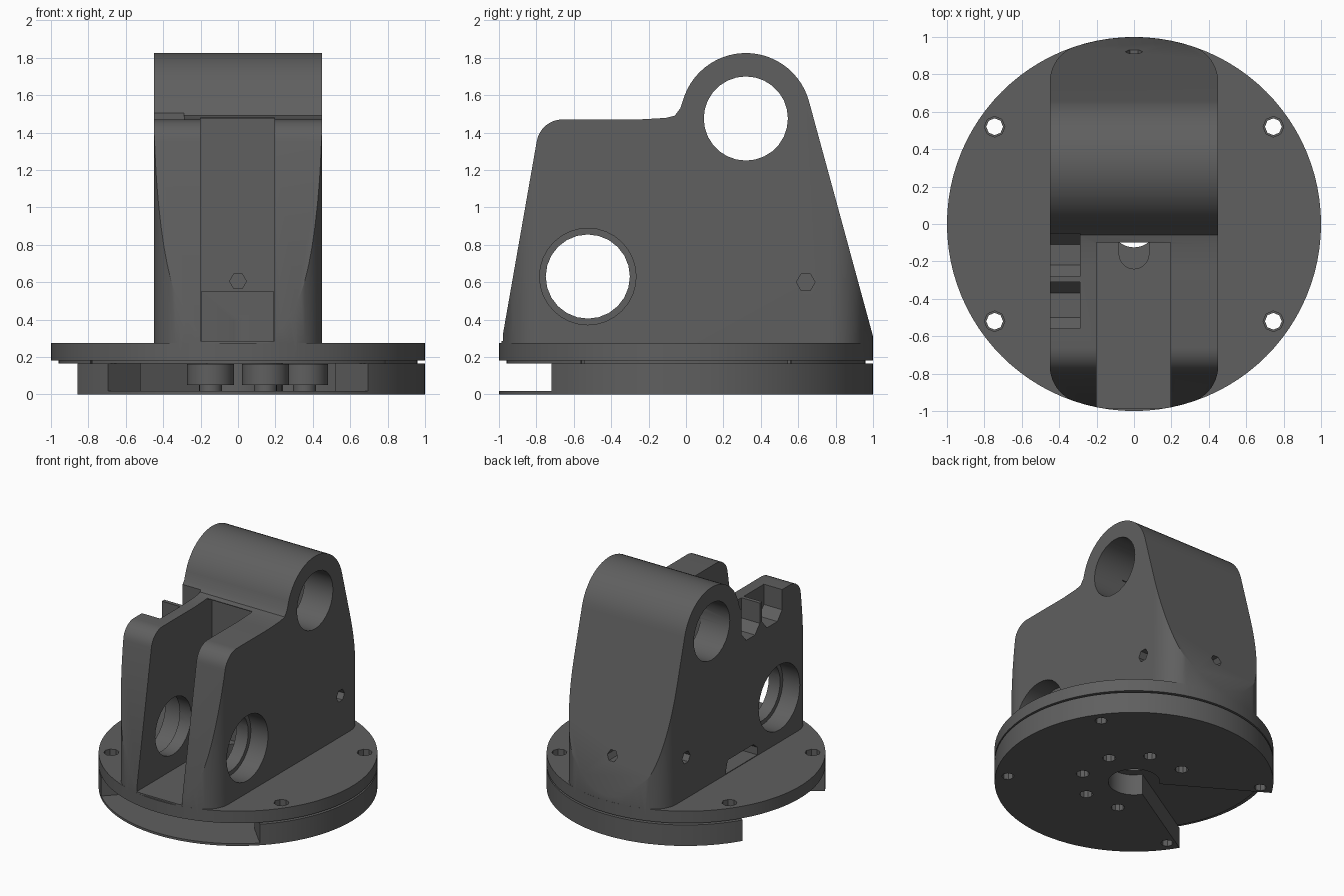
import bpy, bmesh
from math import sin, cos, pi, radians

if "Cube" in bpy.data.objects:
    bpy.data.objects.remove(bpy.data.objects["Cube"])


def prism(name, pts, axis, lo, hi):
    """Extrude a 2D outline: axis x uses (y,z), y uses (x,z), z uses (x,y)."""
    def place(p, t):
        return {'x': (t, p[0], p[1]), 'y': (p[0], t, p[1]), 'z': (p[0], p[1], t)}[axis]
    bm = bmesh.new()
    a = [bm.verts.new(place(p, lo)) for p in pts]
    b = [bm.verts.new(place(p, hi)) for p in pts]
    n = len(pts)
    bm.faces.new(a)
    bm.faces.new(b)
    for i in range(n):
        bm.faces.new((a[i], a[(i + 1) % n], b[(i + 1) % n], b[i]))
    bmesh.ops.recalc_face_normals(bm, faces=bm.faces)
    me = bpy.data.meshes.new(name)
    bm.to_mesh(me)
    bm.free()
    ob = bpy.data.objects.new(name, me)
    bpy.context.collection.objects.link(ob)
    return ob


def arc(cx, cy, r, a0, a1, n):
    return [(cx + r * cos(radians(a0 + (a1 - a0) * i / n)),
             cy + r * sin(radians(a0 + (a1 - a0) * i / n))) for i in range(n + 1)]


def rod(name, c, r, axis, lo, hi, n=32):
    return prism(name, arc(c[0], c[1], r, 0, 360, n)[:-1], axis, lo, hi)


def box(name, x0, x1, y0, y1, z0, z1):
    return prism(name, [(x0, y0), (x1, y0), (x1, y1), (x0, y1)], 'z', z0, z1)


def combine(ob, op, tools):
    for t in tools:
        m = ob.modifiers.new(op, 'BOOLEAN')
        m.operation = op
        m.solver = 'EXACT'
        m.object = t
        bpy.context.view_layer.objects.active = ob
        bpy.ops.object.modifier_apply(modifier=m.name)
        bpy.data.objects.remove(t)


charcoal = bpy.data.materials.new("charcoal")
charcoal.diffuse_color = (0.115, 0.115, 0.115, 1)
charcoal.use_nodes = True
charcoal.node_tree.nodes["Principled BSDF"].inputs["Base Color"].default_value = charcoal.diffuse_color


def finish(ob):
    ob.data.materials.clear()
    ob.data.materials.append(charcoal)
    bpy.ops.object.select_all(action='DESELECT')
    ob.select_set(True)
    bpy.context.view_layer.objects.active = ob
    bpy.ops.object.shade_smooth_by_angle(angle=radians(25))


corners = [(sx * 0.745, sy * 0.52) for sx in (-1, 1) for sy in (-1, 1)]

# Upright bracket: side profile trimmed to a footprint with rounded corners
profile = ([(1.0, 0.2), (1.0, 0.31)]
           + arc(0.32, 1.475, 0.35, 14, 160, 24)
           + [(-0.03, 1.53), (-0.06, 1.49), (-0.11, 1.478), (-0.25, 1.47)]
           + arc(-0.66, 1.33, 0.14, 90, 172, 8)
           + [(-1.0, 0.2)])
bracket = prism("bracket", profile, 'x', -0.5, 0.5)
quarter = arc(0.25, 0.76, 0.2, 0, 71.8, 10) + arc(0, 0, 0.999, 74, 90, 6)
half = quarter + [(-x, y) for x, y in reversed(quarter[:-1])]
footprint = half + [(-x, -y) for x, y in half]
combine(bracket, 'INTERSECT', [prism("trim", footprint, 'z', 0.1, 2)])

# Flange with the narrow neck under it
combine(bracket, 'UNION', [rod("flange", (0, 0), 1, 'z', 0.18, 0.275, 96),
                           rod("neck", (0, 0), 0.96, 'z', 0.165, 0.2, 96)])

cuts = [
    # Front slot, low cable tunnel behind it and groove in its floor
    prism("slot", [(-1.1, 0.285), (-0.04, 0.285), (-0.04, 1.475), (-0.1, 1.475),
                   (-0.1, 1.7), (-1.1, 1.7)], 'x', -0.2, 0.195),
    box("tunnel", -0.195, 0.19, -0.1, 0.12, 0.286, 0.55),
    prism("groove", arc(0, -0.16, 0.08, 180, 360, 10) + [(0.08, -0.05), (-0.08, -0.05)],
          'z', 0.24, 0.4),
    # Central bore
    rod("bore", (0, 0), 0.125, 'z', 0.1, 0.4),
    # Pivot bore with inner recess
    rod("pivot", (0.32, 1.475), 0.225, 'x', -0.6, 0.6, 28),
    box("recess", -0.2, 0.2, 0.1, 0.56, 1.15, 1.55),
    # Lower axle bore
    rod("axle", (-0.525, 0.63), 0.225, 'x', -0.6, 0.6, 24),
    # Low opening in the left wall
    prism("side_port", [(0.15, 0.28), (0.12, 0.38), (-0.2, 0.38), (-0.25, 0.34), (-0.25, 0.28)],
          'x', -0.6, -0.3),
    # Set-screw holes in the back and in the slot wall
    rod("back_screw", (0, 0.6), 0.045, 'y', 0.75, 1.2, 6),
    rod("wall_screw", (0, 0.605), 0.045, 'y', -0.1, 0.1, 6),
]
for s in (-1, 1):
    lo, hi = sorted((s * 0.3, s * 0.6))
    cuts.append(rod("bearing_seat", (-0.525, 0.63), 0.258, 'x', lo, hi, 32))
    cuts.append(rod("side_screw", (0.64, 0.6), 0.05, 'x', lo, hi, 6))
# Two pockets in the top of the left wall
for y0, y1 in ((-0.28, -0.05), (-0.56, -0.31)):
    cuts.append(prism("pocket", [(y0, 1.7), (y0, 1.31), (y0 + 0.06, 1.24), (y1 - 0.06, 1.24),
                                 (y1, 1.31), (y1, 1.7)], 'x', -0.6, -0.29))
cuts += [rod("flange_screw", c, 0.055, 'z', 0.1, 0.5, 8) for c in corners]
combine(bracket, 'DIFFERENCE', cuts)
finish(bracket)

# Base: hollow round tray with an open front
base = rod("base", (0, 0), 1, 'z', 0, 0.166, 96)
combine(base, 'DIFFERENCE', [
    rod("cavity", (0, 0), 0.75, 'z', 0.018, 0.3, 64),
    prism("front_opening", [(0, 0)] + arc(0, 0, 1.15, 226, 314, 12), 'z', 0.018, 0.3)])

# Walls beside the wedge opening, hub and screw bosses
adds = [prism("wedge_walls", [(0.12, 0), (-0.66, 0.47), (-0.66, -0.47)], 'z', 0.005, 0.165),
        rod("hub", (0, 0), 0.24, 'z', 0.006, 0.164)]
bolts = [(0.385 * cos(pi / 8 + k * pi / 4), 0.385 * sin(pi / 8 + k * pi / 4))
         for k in range(8) if k not in (3, 4)]
for c in bolts:
    adds.append(rod("boss", c, 0.125, 'z', 0.05, 0.163, 24))
    adds.append(rod("stem", c, 0.062, 'z', 0.007, 0.06, 16))
combine(base, 'UNION', adds)

# Wedge opening to the left, centre hole and screw holes
combine(base, 'DIFFERENCE',
        [prism("wedge", [(0, 0), (-1.3, 0.78), (-1.3, -0.78)], 'z', -0.1, 0.3),
         rod("centre_hole", (0, 0), 0.185, 'z', -0.1, 0.3)]
        + [rod("bolt_hole", c, 0.048, 'z', -0.1, 0.1, 10) for c in bolts]
        + [rod("screw_hole", c, 0.045, 'z', -0.1, 0.3, 8) for c in corners])
finish(base)
